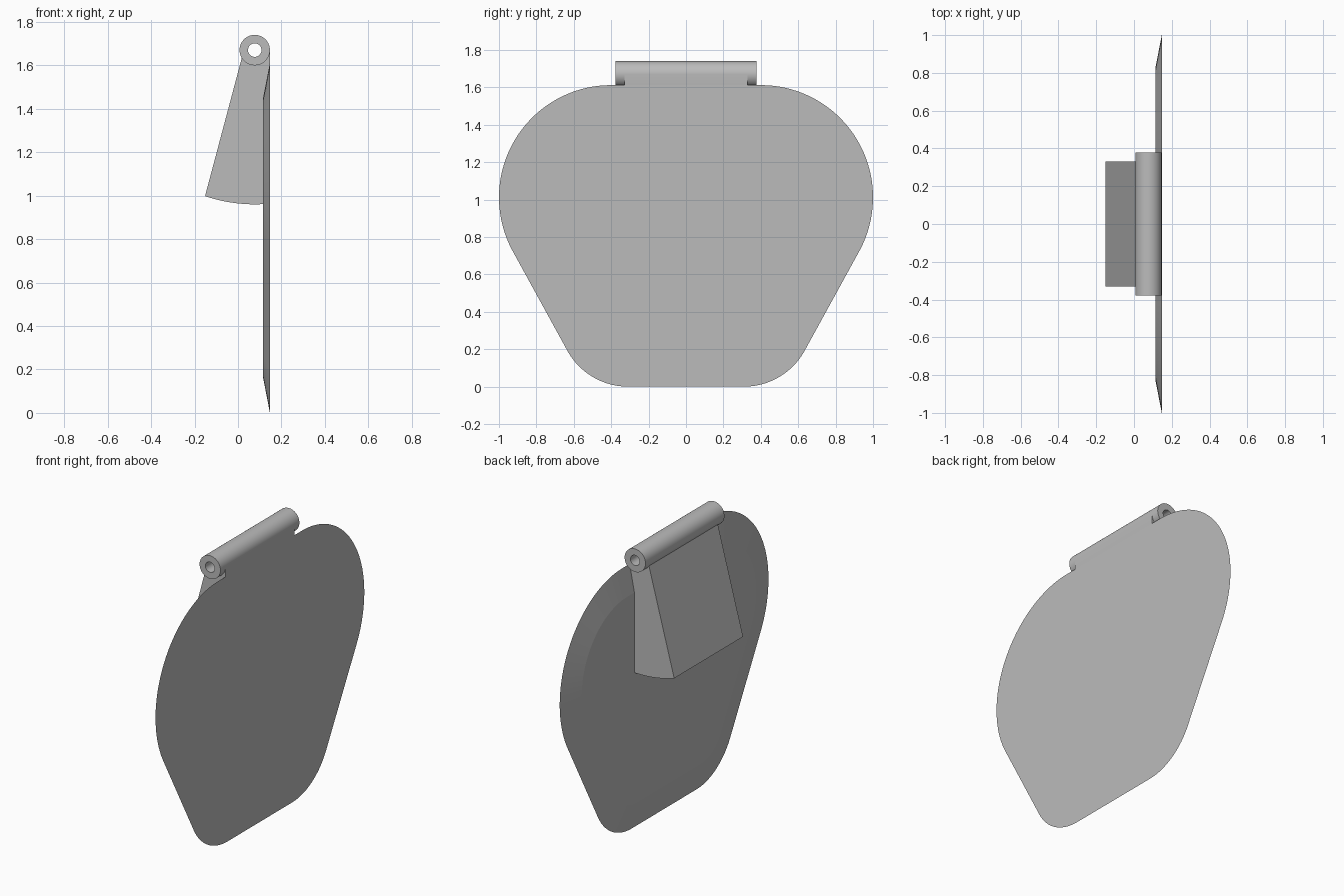
import bpy
import bmesh
from math import sin, cos, radians

cube = bpy.data.objects.get("Cube")
if cube:
    bpy.data.objects.remove(cube, do_unlink=True)

grey = bpy.data.materials.new("plain grey")
grey.use_nodes = True
colour = (0.5, 0.5, 0.5, 1)
grey.diffuse_color = colour
grey.node_tree.nodes["Principled BSDF"].inputs["Base Color"].default_value = colour


def arc(cx, cy, r, start, end, steps):
    """Points on a circular arc, angles in degrees."""
    angles = [radians(start + (end - start) * i / steps) for i in range(steps + 1)]
    return [(cx + r * cos(a), cy + r * sin(a)) for a in angles]


def loft(name, rings, closed=False):
    """Bridge matching rings; either cap the ends or join last to first."""
    bm = bmesh.new()
    loops = [[bm.verts.new(p) for p in ring] for ring in rings]
    pairs = list(zip(loops, loops[1:]))
    if closed:
        pairs.append((loops[-1], loops[0]))
    else:
        bm.faces.new(loops[0])
        bm.faces.new(loops[-1])
    for a, b in pairs:
        n = len(a)
        for i in range(n):
            j = (i + 1) % n
            bm.faces.new((a[i], a[j], b[j], b[i]))
    bmesh.ops.recalc_face_normals(bm, faces=bm.faces)
    mesh = bpy.data.meshes.new(name)
    bm.to_mesh(mesh)
    bm.free()
    mesh.materials.append(grey)
    obj = bpy.data.objects.new(name, mesh)
    bpy.context.collection.objects.link(obj)
    bpy.ops.object.select_all(action="DESELECT")
    obj.select_set(True)
    bpy.context.view_layer.objects.active = obj
    bpy.ops.object.shade_smooth_by_angle(angle=radians(8))
    return obj


BACK, INNER = 0.147, 0.115           # plate surfaces along x
PIN_X, PIN_Z, PIN_R = 0.077, 1.67, 0.07


# Flap plate: rounded shield outline with a broad shallow chamfer
def flap_ring(x, inset):
    half = arc(0.31, 0.37, 0.37 - inset, -90, -28.2, 20)
    half += arc(0.4, 1.012, 0.6 - inset, -28.2, 90, 36)
    outline = half + [(-y, z) for y, z in reversed(half)]
    return [(x, y, z) for y, z in outline]


loft("flap_plate", [flap_ring(BACK, 0), flap_ring(INNER, 0.165)])

# Wedge block: swept about the pin, hollowed around the pin hole
profile = arc(PIN_X, PIN_Z, 0.71, 251.2, 273.9, 12)
profile += [(0.125, 1.44), (BACK, 1.61), (BACK, PIN_Z)]
profile += arc(PIN_X, PIN_Z, 0.05, 0, -180, 16)
loft("wedge_block", [[(x, y, z) for x, z in profile] for y in (-0.33, 0.33)])


# Hinge barrel: open tube along y
def barrel_ring(y, r):
    return [(x, y, z) for x, z in arc(PIN_X, PIN_Z, r, 0, 360, 72)[:-1]]


W = 0.378
loft("hinge_barrel", [barrel_ring(-W, PIN_R), barrel_ring(W, PIN_R),
                      barrel_ring(W, 0.031), barrel_ring(-W, 0.031)], closed=True)
